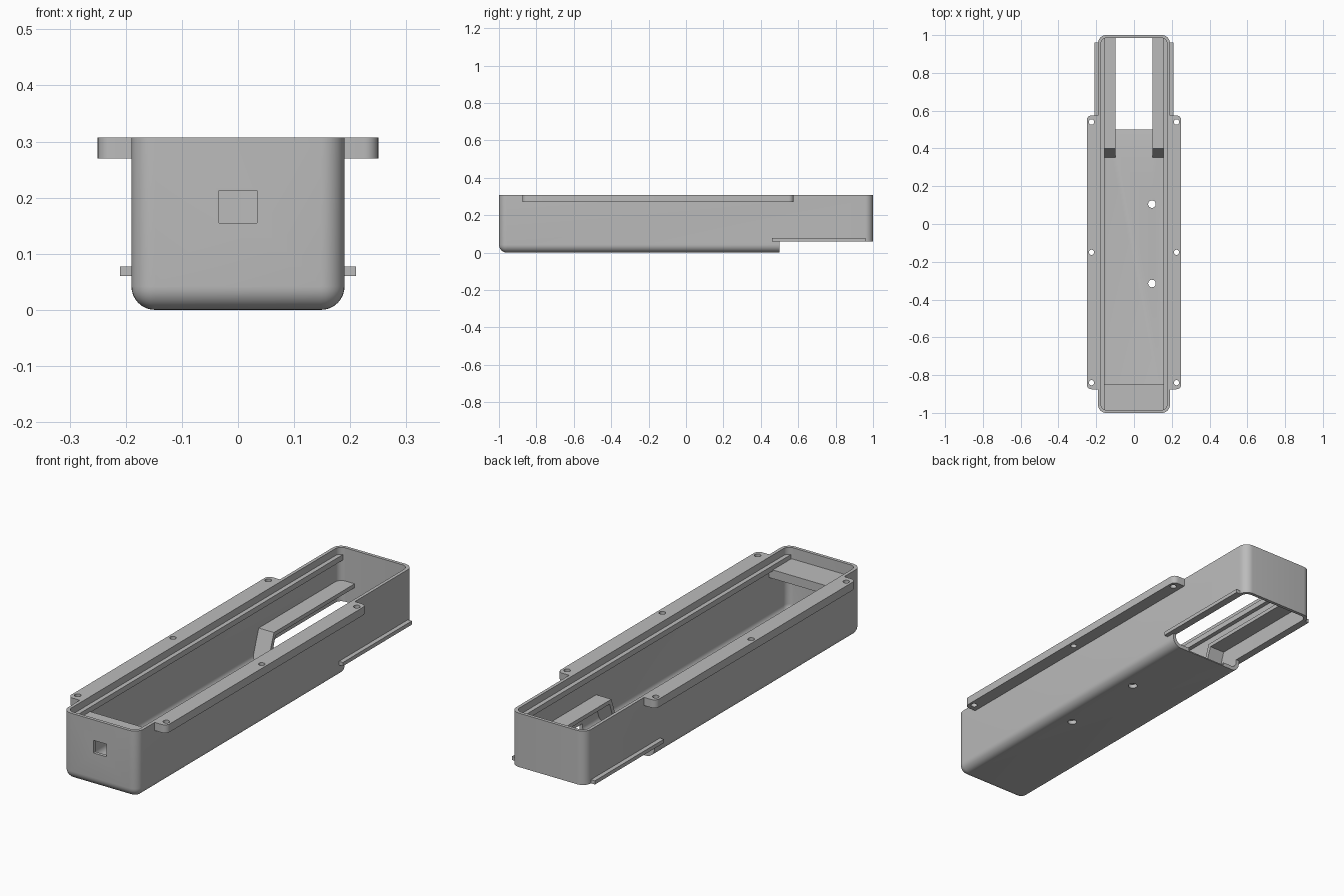
import bpy, bmesh, math
from mathutils import Vector

if "Cube" in bpy.data.objects:
    bpy.data.objects.remove(bpy.data.objects["Cube"])

grey = bpy.data.materials.new("plain_grey")
grey.diffuse_color = (0.5, 0.5, 0.5, 1)
grey.use_nodes = True
grey.node_tree.nodes["Principled BSDF"].inputs["Base Color"].default_value = grey.diffuse_color


def finish(name, bm):
    bmesh.ops.recalc_face_normals(bm, faces=bm.faces)
    me = bpy.data.meshes.new(name)
    bm.to_mesh(me)
    bm.free()
    me.materials.append(grey)
    ob = bpy.data.objects.new(name, me)
    bpy.context.collection.objects.link(ob)
    return ob


def box(name, lo, hi, radius=0, pick=None, segs=8):
    """Box between two corners; edges chosen by pick(midpoint, direction) are rounded."""
    bm = bmesh.new()
    bmesh.ops.create_cube(bm, size=1)
    lo, hi = Vector(lo), Vector(hi)
    for v in bm.verts:
        v.co = Vector([lo[i] + (v.co[i] + 0.5) * (hi[i] - lo[i]) for i in range(3)])
    if radius:
        edges = [e for e in bm.edges
                 if pick((e.verts[0].co + e.verts[1].co) / 2,
                         (e.verts[1].co - e.verts[0].co).normalized())]
        bmesh.ops.bevel(bm, geom=edges, offset=radius, segments=segs,
                        affect='EDGES', profile=0.5)
    return finish(name, bm)


def drill(x, y, z, r, depth):
    bm = bmesh.new()
    bmesh.ops.create_cone(bm, cap_ends=True, segments=24, radius1=r, radius2=r, depth=depth)
    bmesh.ops.translate(bm, verts=bm.verts, vec=(x, y, z))
    return finish("drill", bm)


def prism(name, profile, x0, x1):
    """Extrude a (y, z) profile from x0 to x1."""
    bm = bmesh.new()
    f = bm.faces.new([bm.verts.new((x0, y, z)) for y, z in profile])
    r = bmesh.ops.extrude_face_region(bm, geom=[f])
    bmesh.ops.translate(bm, vec=(x1 - x0, 0, 0),
                        verts=[v for v in r["geom"] if isinstance(v, bmesh.types.BMVert)])
    return finish(name, bm)


def cut(ob, cutters):
    """Subtract the cutters, bake the result and remove them."""
    for c in cutters:
        m = ob.modifiers.new("cut", 'BOOLEAN')
        m.operation, m.solver, m.object = 'DIFFERENCE', 'EXACT', c
    bpy.context.view_layer.update()
    me = bpy.data.meshes.new_from_object(
        ob.evaluated_get(bpy.context.evaluated_depsgraph_get()))
    ob.modifiers.clear()
    ob.data = me
    for c in cutters:
        bpy.data.objects.remove(c)


def upright(mid, d):
    return abs(d.z) > 0.9


def upright_or_bottom(mid, d):
    return abs(d.z) > 0.9 or mid.z < 0.1


TOP = 0.307

# Long open tray with rounded corners and underside
body = box("tray_body", (-0.19, -1, 0), (0.19, 1, TOP), 0.042, upright_or_bottom)
cut(body, [
    box("cavity", (-0.175, -0.985, 0.018), (0.175, 0.985, 0.5), 0.03, upright_or_bottom),
    box("rear_notch", (-0.3, 0.5, -0.1), (0.3, 1.2, 0.06)),
    box("front_port", (-0.034, -1.1, 0.155), (0.034, -0.9, 0.213)),
    prism("floor_ramp", [(0.4, 0.0181), (0.51, 0.004), (0.51, 0.05), (0.4, 0.05)], -0.1, 0.1),
    drill(0.095, 0.105, 0, 0.02, 0.15),
    drill(0.095, -0.315, 0, 0.02, 0.15),
])

# Shelf across the front end
box("front_shelf", (-0.177, -0.987, 0.215), (0.177, -0.85, 0.255))

for side, s in (("left", -1), ("right", 1)):
    def span(a, b):
        return min(s * a, s * b), max(s * a, s * b)

    # Screw flange along the top edge
    x0, x1 = span(0.18, 0.25)
    flange = box(side + "_flange", (x0, -0.875, 0.27), (x1, 0.575, TOP), 0.025,
                 lambda m, d: upright(m, d) and abs(m.x) > 0.2, 6)
    cut(flange, [drill(s * 0.225, y, 0.29, 0.014, 0.2) for y in (-0.84, -0.15, 0.54)])

    # Inner ledge below the rim
    x0, x1 = span(0.155, 0.177)
    box(side + "_inner_ledge", (x0, -0.984, 0.25), (x1, 0.984, 0.275))

    # Raised side deck beside the rear slot, with a steep front wall
    x0, x1 = span(0.098, 0.177)
    prism(side + "_rear_deck",
          [(0.35, 0.012), (0.4, 0.155), (0.985, 0.155), (0.985, 0.137),
           (0.413, 0.137), (0.369, 0.012)], x0, x1)

    # Outer guide rail at the rear notch
    x0, x1 = span(0.178, 0.21)
    box(side + "_guide_rail", (x0, 0.46, 0.06), (x1, 0.96, 0.077))

# Smooth the rounded edges, keep the rest crisp
for ob in bpy.context.scene.objects:
    ob.select_set(True)
bpy.context.view_layer.objects.active = body
bpy.ops.object.shade_smooth_by_angle(angle=math.radians(30))
